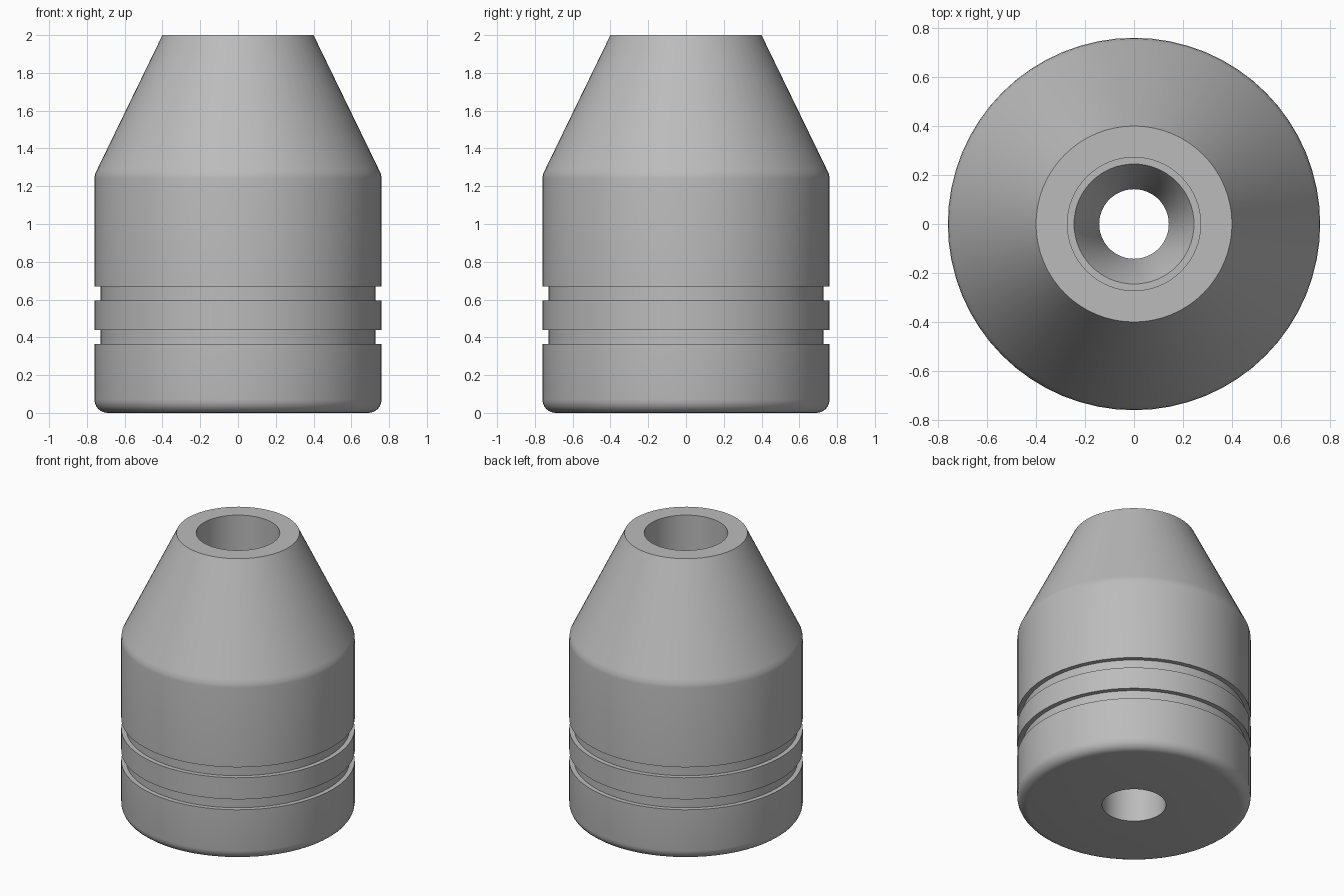
import bpy, bmesh, math

cube = bpy.data.objects.get("Cube")
if cube:
    bpy.data.objects.remove(cube, do_unlink=True)

SIDES = 64
RADIUS = 0.76

metal = bpy.data.materials.new("grey metal")
metal.use_nodes = True
grey = (0.5, 0.5, 0.5, 1)
metal.diffuse_color = grey
metal.node_tree.nodes["Principled BSDF"].inputs["Base Color"].default_value = grey


def fillet(cx, cz, r, start, end, steps):
    """Points along a circular arc in the profile plane."""
    angles = [math.radians(start + (end - start) * i / steps) for i in range(steps + 1)]
    return [(cx + r * math.cos(a), cz + r * math.sin(a)) for a in angles]


def groove(z, height=0.075, floor=0.728):
    """Square ring groove cut into the outer wall."""
    return [(RADIUS, z), (floor, z), (floor, z + height), (RADIUS, z + height)]


def lathe(name, profile, material):
    """Revolve a closed profile of (radius, height) around z."""
    bm = bmesh.new()
    rings = []
    for r, z in profile:
        rings.append([bm.verts.new((r * math.cos(math.tau * i / SIDES),
                                    r * math.sin(math.tau * i / SIDES), z))
                      for i in range(SIDES)])
    for k, low in enumerate(rings):
        high = rings[(k + 1) % len(rings)]
        for i in range(SIDES):
            j = (i + 1) % SIDES
            bm.faces.new((low[i], low[j], high[j], high[i]))
    bmesh.ops.recalc_face_normals(bm, faces=bm.faces)
    mesh = bpy.data.meshes.new(name)
    bm.to_mesh(mesh)
    bm.free()
    mesh.materials.append(material)
    obj = bpy.data.objects.new(name, mesh)
    bpy.context.collection.objects.link(obj)
    return obj


# Outer wall: rounded base, two ring grooves, softened shoulder, tapered nose
outer = fillet(RADIUS - 0.07, 0.07, 0.07, -90, 0, 6)
outer += groove(0.365) + groove(0.595)
outer += [(RADIUS, 1.24), (0.757, 1.265), (0.745, 1.29), (0.4, 2)]

# Bore: wide socket, narrow ledge, funnel to the throat, wider base hole
inner = [(0.272, 2), (0.272, 1.0), (0.245, 1.0), (0.142, 0.8),
         (0.142, 0.6), (0.208, 0.45), (0.208, 0)]

body = lathe("nozzle_body", outer + inner, metal)

bpy.ops.object.select_all(action="DESELECT")
body.select_set(True)
bpy.context.view_layer.objects.active = body
bpy.ops.object.shade_smooth_by_angle(angle=math.radians(30))
